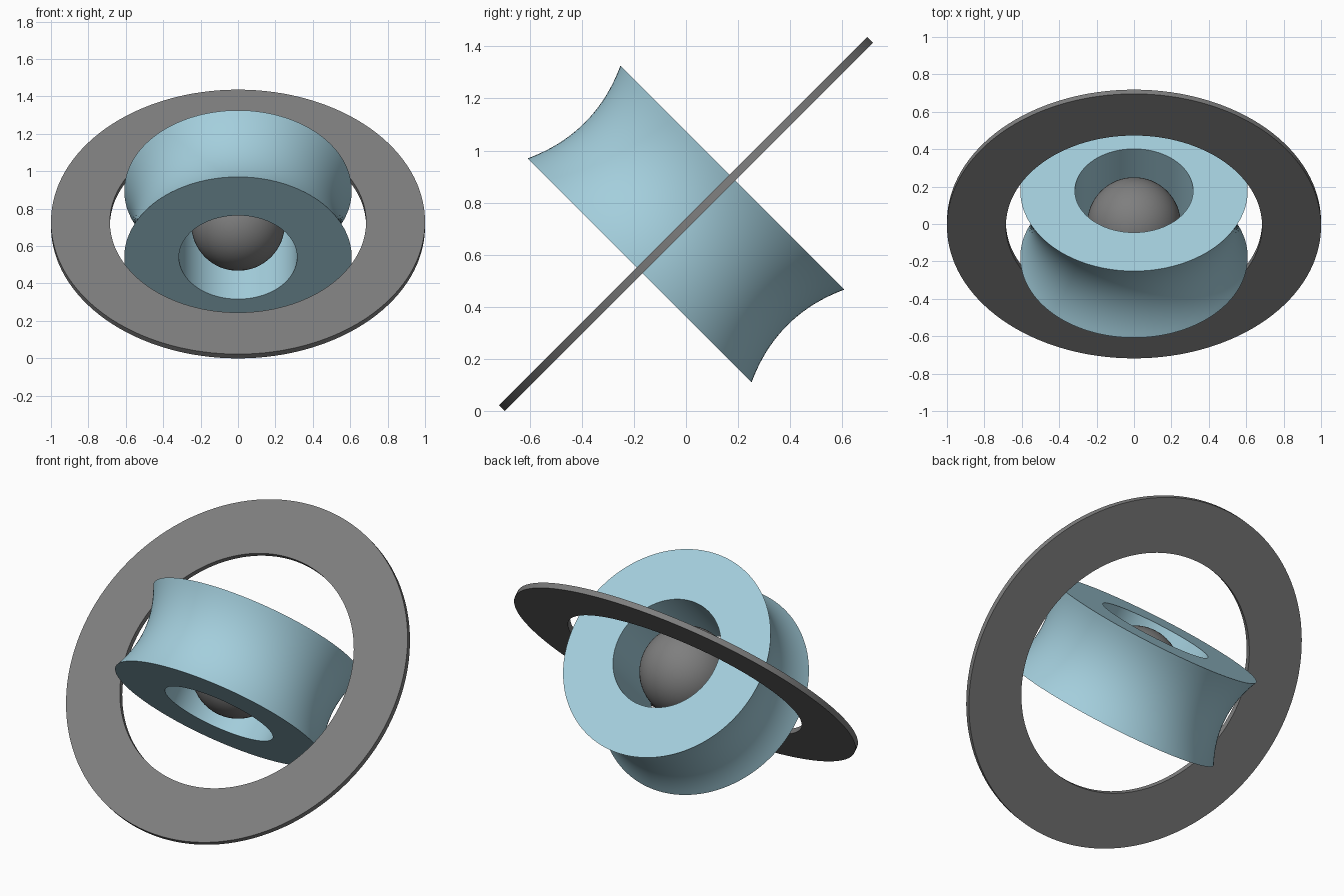
import bpy, bmesh, math
from mathutils import Matrix

if "Cube" in bpy.data.objects:
    bpy.data.objects.remove(bpy.data.objects["Cube"])

CENTRE_Z = 0.718
SEGMENTS = 128


def material(name, rgb):
    m = bpy.data.materials.new(name)
    m.diffuse_color = (*rgb, 1)
    m.use_nodes = True
    m.node_tree.nodes["Principled BSDF"].inputs["Base Color"].default_value = m.diffuse_color
    return m


grey = material("mid grey", (0.21, 0.21, 0.21))
blue = material("pale blue", (0.37, 0.62, 0.72))


def finish(obj, mat, tilt):
    """Smooth, colour and tilt a part about the x axis."""
    obj.data.materials.append(mat)
    obj.matrix_world = Matrix.Translation((0, 0, CENTRE_Z)) @ Matrix.Rotation(tilt, 4, 'X')
    bpy.ops.object.select_all(action='DESELECT')
    obj.select_set(True)
    bpy.context.view_layer.objects.active = obj
    bpy.ops.object.shade_smooth_by_angle(angle=math.radians(30))


def lathe(name, profile, mat, tilt):
    """Revolve a closed (radius, height) profile around z."""
    bm = bmesh.new()
    rings = []
    for i in range(SEGMENTS):
        a = 2 * math.pi * i / SEGMENTS
        rings.append([bm.verts.new((r * math.cos(a), r * math.sin(a), h)) for r, h in profile])
    n = len(profile)
    for i in range(SEGMENTS):
        p, q = rings[i], rings[(i + 1) % SEGMENTS]
        for j in range(n):
            k = (j + 1) % n
            bm.faces.new((p[j], q[j], q[k], p[k]))
    bmesh.ops.recalc_face_normals(bm, faces=bm.faces)
    mesh = bpy.data.meshes.new(name)
    bm.to_mesh(mesh)
    bm.free()
    obj = bpy.data.objects.new(name, mesh)
    bpy.context.collection.objects.link(obj)
    finish(obj, mat, tilt)


# Flat outer ring, leaning back
T = 0.016
lathe("outer_ring", [(0.685, -T), (1.0, -T), (1.0, T), (0.685, T)], grey, math.radians(45))

# Thick spool with a waisted rim and a straight bore
HALF, RIM, WAIST, BORE = 0.252, 0.608, 0.55, 0.316
STEPS = 20
rim = []
for i in range(STEPS + 1):
    u = -1 + 2 * i / STEPS
    rim.append((WAIST + (RIM - WAIST) * u * u, HALF * u))
lathe("waisted_spool", [(BORE, -HALF)] + rim + [(BORE, HALF)], blue, math.radians(-45))

# Ball floating in the bore
bpy.ops.mesh.primitive_uv_sphere_add(segments=64, ring_count=32, radius=0.25)
ball = bpy.context.object
ball.name = "centre_ball"
finish(ball, grey, 0)
